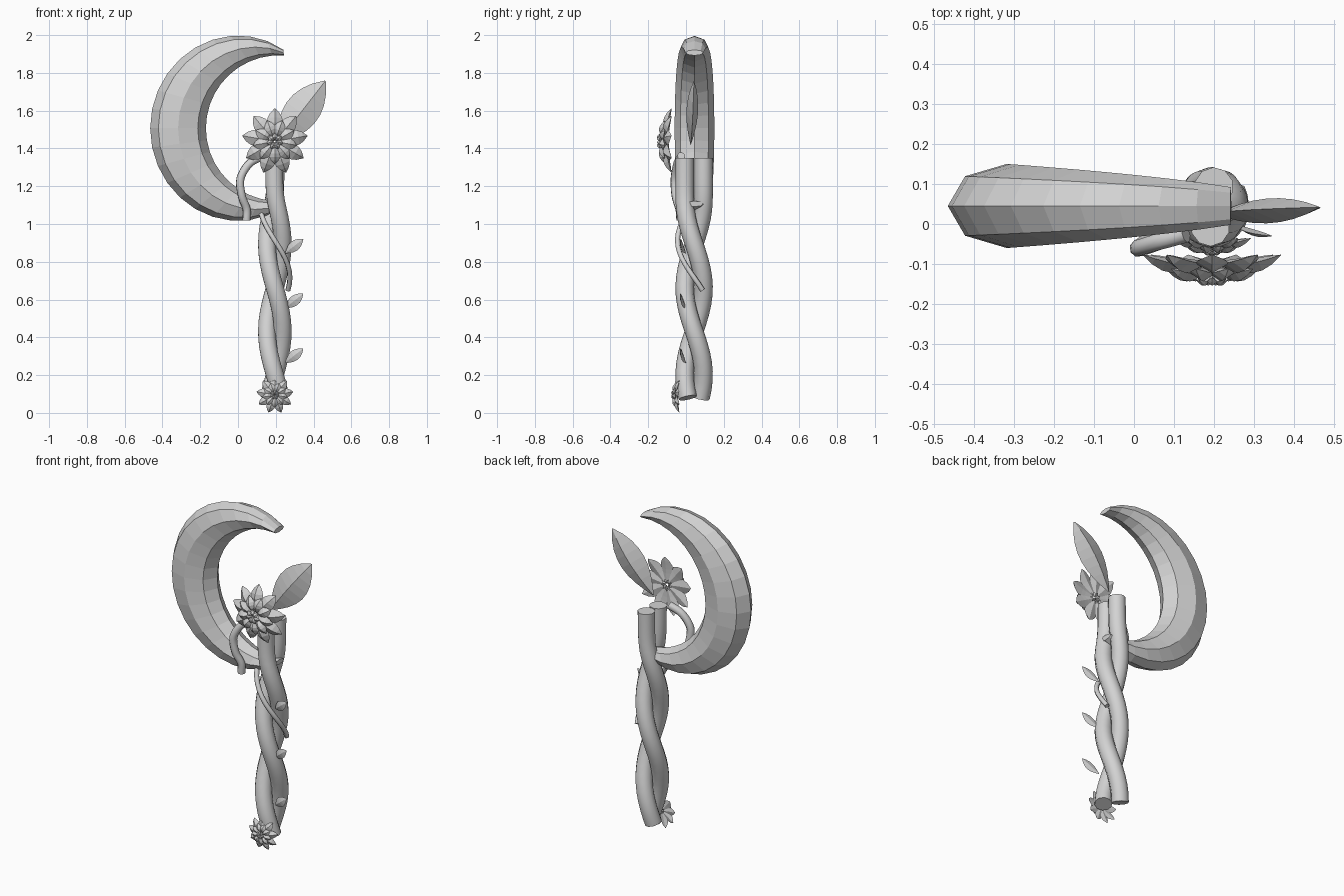
import bpy, bmesh, math
from mathutils import Vector as V

if "Cube" in bpy.data.objects:
    bpy.data.objects.remove(bpy.data.objects["Cube"])

grey = bpy.data.materials.new("light_grey")
grey.diffuse_color = (0.65, 0.65, 0.65, 1)
grey.use_nodes = True
grey.node_tree.nodes["Principled BSDF"].inputs["Base Color"].default_value = grey.diffuse_color


def loft(name, strips, smooth=False):
    """Each strip is a list of rings; rings are bridged and the ends capped."""
    bm = bmesh.new()
    for rings in strips:
        vs = [[bm.verts.new(p) for p in r] for r in rings]
        n = len(vs[0])
        for a, b in zip(vs, vs[1:]):
            for i in range(n):
                j = (i + 1) % n
                bm.faces.new((a[i], a[j], b[j], b[i])).smooth = smooth
        bm.faces.new(vs[0][::-1])
        bm.faces.new(vs[-1])
    bmesh.ops.recalc_face_normals(bm, faces=bm.faces)
    me = bpy.data.meshes.new(name)
    bm.to_mesh(me)
    bm.free()
    me.materials.append(grey)
    ob = bpy.data.objects.new(name, me)
    bpy.context.collection.objects.link(ob)
    return ob


def tube(path, radius, sides):
    """Rings of a round tube along a path."""
    rings = []
    for i, p in enumerate(path):
        t = (path[min(i + 1, len(path) - 1)] - path[max(i - 1, 0)]).normalized()
        u = V((0.3, 1, 0)).cross(t).normalized()
        w = t.cross(u)
        rings.append([p + radius * (u * math.cos(a) + w * math.sin(a))
                      for a in (2 * math.pi * k / sides for k in range(sides))])
    return rings


def blade(base, tip, normal, width, front, back, bulge=0.0, steps=6):
    """Pointed petal or leaf with a ridge on each face."""
    base, tip, normal = V(base), V(tip), V(normal)
    side = (tip - base).cross(normal).normalized()
    normal = side.cross(tip - base).normalized()
    rings = []
    for i in range(steps + 1):
        s = i / steps
        f = max(0.04, math.sin(math.pi * s ** 1.1) ** 0.8) if 0 < s < 1 else 0.04
        c = base.lerp(tip, s) + normal * bulge * math.sin(math.pi * s)
        rings.append([c + side * width * f, c + normal * front * f,
                      c - side * width * f, c - normal * back * f])
    return rings


def smooth_path(pts, n=5):
    """Catmull-Rom curve through the points."""
    p = [V(q) for q in pts]
    p = [2 * p[0] - p[1]] + p + [2 * p[-1] - p[-2]]
    out = []
    for i in range(1, len(p) - 2):
        a, b, c, d = p[i - 1:i + 3]
        for k in range(n):
            t = k / n
            out.append(0.5 * (2 * b + (c - a) * t + (2 * a - 5 * b + 4 * c - d) * t * t
                              + (3 * b - a - 3 * c + d) * t ** 3))
    return out + [p[-2]]


# crescent: octagonal section between an outer and an inner arc
rings = []
N = 20
for i in range(N + 1):
    t = 2 * i / N - 1
    ao, ai = math.radians(180 - 118 * t), math.radians(180 - 94 * t)
    ro = 0.49 - 0.03 * t ** 4
    o = V((0.025 + ro * math.cos(ao), 0.045, 1.507 + (ro + 0.01) * math.sin(ao)))
    q = V((0.216 + 0.386 * math.cos(ai), 0.045, 1.507 + 0.386 * math.sin(ai)))
    c, h, wy = (o + q) / 2, (o - q) / 2, 0.105 - 0.058 * t * t
    rings.append([c + h * math.cos(k * math.pi / 4)
                  + V((0, wy * math.sin(k * math.pi / 4), 0)) for k in range(8)])
loft("crescent", [rings])

# two twisted strands of the shaft, nearly straight at the top
CX, CY = 0.195, 0.043
strands = []
for start in (-90, 90):
    path = []
    for i in range(29):
        z = 1.35 - 1.27 * i / 28
        d = 1.14 - z
        turn = 0.5 * (d + math.sqrt(d * d + 0.004)) / 0.46 * 180 - 8
        a = math.radians(start + turn)
        path.append(V((CX + 0.042 * math.cos(a), CY + 0.05 * math.sin(a), z)))
    strands.append(tube(path, 0.049, 10))
loft("twisted_shaft", strands, True)

# thin vine wound over the shaft
path = []
for i in range(15):
    s = i / 14
    a = math.radians(175 + 215 * s)
    path.append(V((CX + 0.08 * math.cos(a), CY + 0.088 * math.sin(a), 1.12 - 0.47 * s)))
loft("winding_vine", [tube(path, 0.014, 6)], True)

# curled tendril beside the flower
loft("tendril", [tube(smooth_path([(0.13, -0.025, 1.36), (0.06, -0.045, 1.32), (0.013, -0.06, 1.24),
                                   (0.02, -0.055, 1.15), (0.045, -0.035, 1.08),
                                   (0.045, -0.03, 1.02)]), 0.022, 8)], True)


def flower(name, centre, k):
    c = V(centre)
    strips = []
    # petals, layer by layer: inner and outer radius, depths, width, thickness, count, offset
    for r0, r1, y0, y1, w, th, n, off in (
            (0.02, 0.175, 0.02, 0.035, 0.042, 0.024, 9, 90),
            (0.012, 0.118, 0.005, 0.0, 0.031, 0.02, 9, 110),
            (0.004, 0.045, -0.015, -0.022, 0.014, 0.01, 7, 90)):
        for i in range(n):
            a = math.radians(off + 360 * i / n)
            d = V((math.cos(a), 0, math.sin(a)))
            strips.append(blade(c + k * (d * r0 + V((0, y0, 0))), c + k * (d * r1 + V((0, y1, 0))),
                                (0, -1, 0), w * k, th * k, 0.012 * k, 0.014 * k))
    loft(name, strips)


flower("large_flower", (0.195, -0.112, 1.437), 1.0)
flower("small_flower", (0.195, -0.055, 0.095), 0.56)

# large leaf behind the flower
loft("large_leaf", [blade((0.2, 0.025, 1.42), (0.462, 0.042, 1.757), (0, -1, 0),
                          0.093, 0.032, 0.03, 0, 8)])

# small leaves up the shaft
loft("small_leaves", [blade((0.25, 0.0, z), (0.345, -0.03, z + 0.075), (0.3, -1, 0.3),
                            0.028, 0.008, 0.008, 0.006) for z in (0.265, 0.555, 0.845)])
